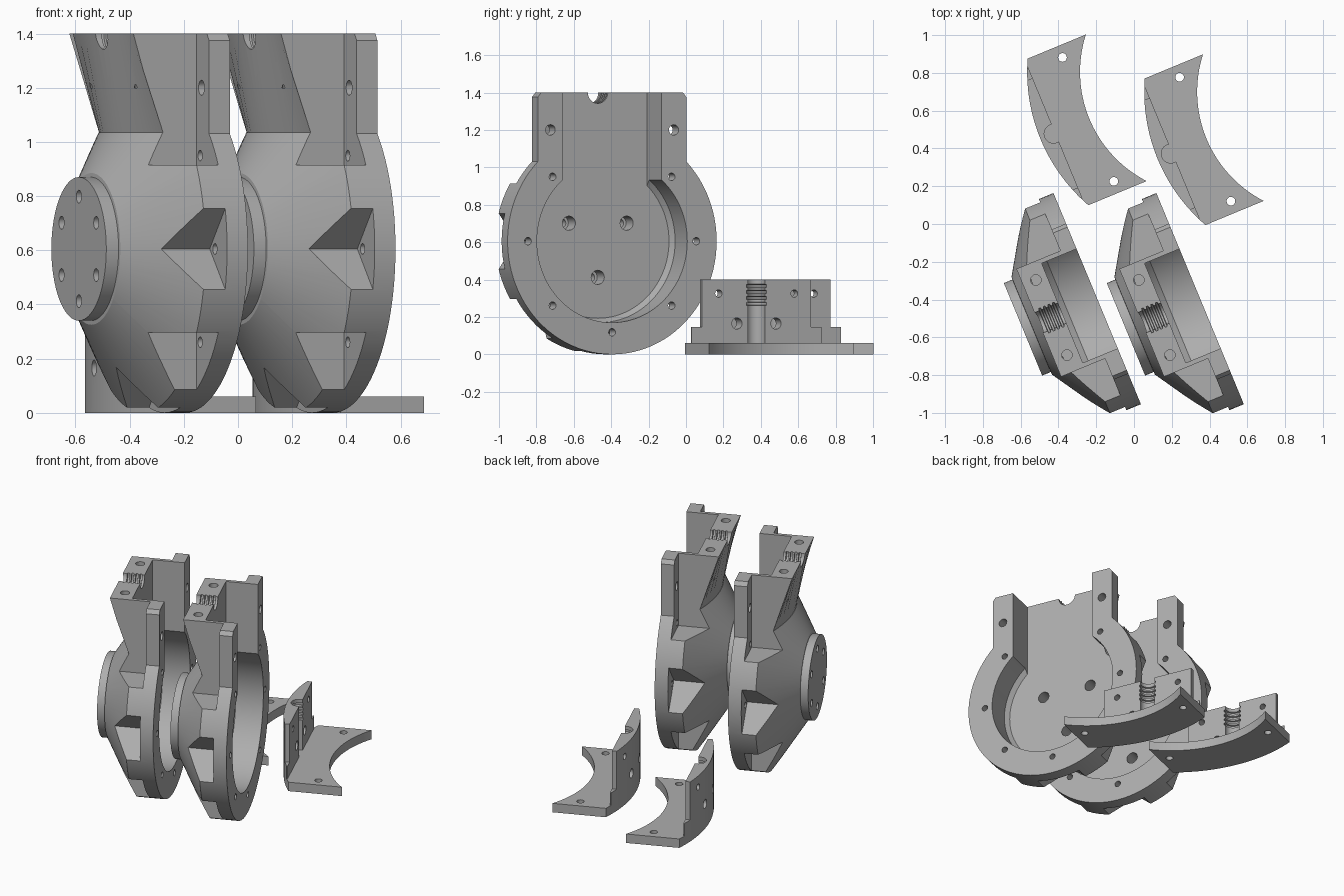
import bpy, bmesh, math
from mathutils import Matrix

if "Cube" in bpy.data.objects:
    bpy.data.objects.remove(bpy.data.objects["Cube"])

grey = bpy.data.materials.new("plain grey")
grey.diffuse_color = (0.42, 0.42, 0.42, 1)
grey.use_nodes = True
grey.node_tree.nodes["Principled BSDF"].inputs["Base Color"].default_value = grey.diffuse_color

# Local frame of each part: +X is the open side, Y runs across, Z is up.
TURN = math.radians(22.5)
RIM, MID = 0.605, 0.605      # rim radius and height of the housing axis


def add(name, bm):
    bmesh.ops.recalc_face_normals(bm, faces=bm.faces)
    me = bpy.data.meshes.new(name)
    bm.to_mesh(me)
    bm.free()
    ob = bpy.data.objects.new(name, me)
    bpy.context.collection.objects.link(ob)
    return ob


def loft(name, rows):
    """Closed solid through rows of points with equal counts."""
    bm = bmesh.new()
    vs = [[bm.verts.new(p) for p in row] for row in rows]
    n = len(rows[0])
    for a, b in zip(vs, vs[1:]):
        for i in range(n):
            j = (i + 1) % n
            bm.faces.new((a[i], a[j], b[j], b[i]))
    bm.faces.new(vs[0])
    bm.faces.new(vs[-1])
    return add(name, bm)


def box(x0, x1, y0, y1, z0, z1):
    sq = [(x0, y0), (x1, y0), (x1, y1), (x0, y1)]
    return loft("block", [[(x, y, z) for x, y in sq] for z in (z0, z1)])


def turned(prof, y=0.0, z=MID, n=32):
    """Solid of revolution about the X axis; prof holds (depth, radius)."""
    return loft("turned", [[(-s, y + r * math.cos(2 * math.pi * i / n),
                             z + r * math.sin(2 * math.pi * i / n))
                            for i in range(n)] for s, r in prof])


def upright(prof, x, y, n=32):
    """Solid of revolution about a vertical axis; prof holds (height, radius)."""
    return loft("upright", [[(x + r * math.cos(2 * math.pi * i / n),
                              y + r * math.sin(2 * math.pi * i / n), z)
                             for i in range(n)] for z, r in prof])


def combine(ob, tool, op):
    m = ob.modifiers.new("b", 'BOOLEAN')
    m.operation, m.solver, m.object = op, 'EXACT', tool
    bpy.context.view_layer.objects.active = ob
    bpy.ops.object.modifier_apply(modifier=m.name)
    bpy.data.objects.remove(tool)


def cut(ob, tool):
    combine(ob, tool, 'DIFFERENCE')


def join(ob, tool):
    combine(ob, tool, 'UNION')


def thread(start, step, count, r0, r1):
    """Stepped profile of a ribbed bore."""
    prof = []
    for i in range(count):
        s = start + i * step
        prof += [(s, r0), (s + 0.003, r1), (s + step * 0.5, r1), (s + step * 0.5 + 0.003, r0)]
    return prof


def finish(ob, name, places):
    ob.name = name
    ob.data.materials.clear()
    ob.data.materials.append(grey)
    for p in ob.data.polygons:
        p.material_index = 0
    bpy.ops.object.select_all(action='DESELECT')
    ob.select_set(True)
    bpy.context.view_layer.objects.active = ob
    bpy.ops.object.shade_smooth_by_angle(angle=math.radians(25))
    other = ob.copy()
    other.name = name + "_second"
    bpy.context.collection.objects.link(other)
    for o, (x, y) in zip((ob, other), places):
        o.matrix_world = Matrix.Translation((x, y, 0)) @ Matrix.Rotation(TURN, 4, 'Z')


def cone_depth(r):
    return 0.17 + (RIM - r) * 0.205 / 0.325


# ---- housing: rim, cone and mounting flange
cup = turned([(0, RIM), (0.17, RIM), (0.375, 0.28), (0.376, 0.265), (0.425, 0.265)], n=96)
cut(cup, box(-1, 1, -1, 1, 1.035, 2))

# tower leaning back above the cone
rows = []
for z, f in ((1.0, 0), (1.035, 0), (1.4, 1)):
    row = [(0, -0.33, z), (0, 0.33, z)]
    for i in range(13):
        u = 0.33 - 0.055 * i
        low = cone_depth(math.hypot(u, 0.43)) - 0.001
        row.append((-(low + (0.335 - low) * f), u, z))
    rows.append(row)
join(cup, loft("tower", rows))

# posts on both sides, with a chamfered top corner
for sgn in (-1, 1):
    prof = [(0.25, 1.0), (0.43, 1.0), (0.43, 1.375), (0.41, 1.4), (0.25, 1.4)]
    join(cup, loft("post", [[(x, sgn * y, z) for y, z in prof] for x in (0, -0.083)]))

# V-shaped screw pockets behind the rim
angles = [math.radians(a) for a in (0, 45, 135, 180, 225, 270, 315)]
for t in angles:
    c, s = math.cos(t), math.sin(t)
    vee = [(0.437, 0), (0.447, -0.01), (1.3, -0.863), (1.3, 0.863), (0.447, 0.01)]
    cut(cup, loft("pocket", [[(x, p * c - q * s, MID + p * s + q * c) for p, q in vee]
                             for x in (-0.083, -0.7)]))

# bore and the open slot above it
cut(cup, turned([(-0.1, 0.435), (0.17, 0.435), (0.2, 0.412)], n=96))
cut(cup, box(-0.2, 0.1, -0.285, 0.285, MID, 1.6))

# rim screw holes
for t in angles:
    cut(cup, turned([(-0.1, 0.02), (0.12, 0.02)],
                    0.487 * math.cos(t), MID + 0.487 * math.sin(t), 16))

# flange holes, three of them opening into the bore
for i in range(6):
    t = math.radians(30 + 60 * i)
    y, z = 0.193 * math.cos(t), MID + 0.193 * math.sin(t)
    prof = [(0.3, 0.024), (0.5, 0.024)]
    if i % 2 == 0:
        prof = [(0.15, 0.038), (0.3, 0.038), (0.301, 0.024), (0.5, 0.024)]
    cut(cup, turned(prof, y, z, 20))

# post holes, top block holes and the ribbed channel between the blocks
for sgn in (-1, 1):
    cut(cup, turned([(-0.1, 0.028), (0.2, 0.028)], sgn * 0.357, 1.2, 20))
    cut(cup, upright([(1.2, 0.028), (1.5, 0.028)], -0.262, sgn * 0.215, 20))
cut(cup, turned([(0.1, 0.058)] + thread(0.215, 0.026, 4, 0.058, 0.07) + [(0.6, 0.058)], 0, 1.4))
finish(cup, "housing", [(-0.195, -0.395), (0.35, -0.395)])

# ---- bracket: curved slab, then cut down to a base plate with an upright wall
def arc(radius, half, n=32):
    t = math.asin(half / radius)
    return [(0.83 - radius * math.cos(t * (2 * i / n - 1)),
             radius * math.sin(t * (2 * i / n - 1))) for i in range(n + 1)]


outline = arc(0.93, 0.42) + arc(0.65, 0.42)[::-1]
bracket = loft("bracket", [[(x, y, z) for x, y in outline] for z in (0, 0.4)])
cut(bracket, box(-0.015, 1, -1, 1, 0.06, 1))
for sgn in (-1, 1):
    for w, z in ((0.375, 0.06), (0.315, 0.145)):
        y0, y1 = sorted((sgn * w, sgn * 1.0))
        cut(bracket, box(-1, 1, y0, y1, z, 1))

# ribbed vertical groove
cut(bracket, upright([(0.06, 0.05)] + thread(0.26, 0.032, 4, 0.05, 0.06) + [(0.6, 0.05)], -0.025, 0))

# wall and base plate holes
for sgn in (-1, 1):
    cut(bracket, turned([(-0.2, 0.02), (0.3, 0.02)], sgn * 0.219, 0.325, 20))
    cut(bracket, turned([(-0.2, 0.03), (0.3, 0.03)], sgn * 0.113, 0.165, 20))
    cut(bracket, upright([(-0.1, 0.023), (0.1, 0.023)], 0.173, sgn * 0.355, 20))
finish(bracket, "bracket", [(-0.4025, 0.4875), (0.2175, 0.3825)])
